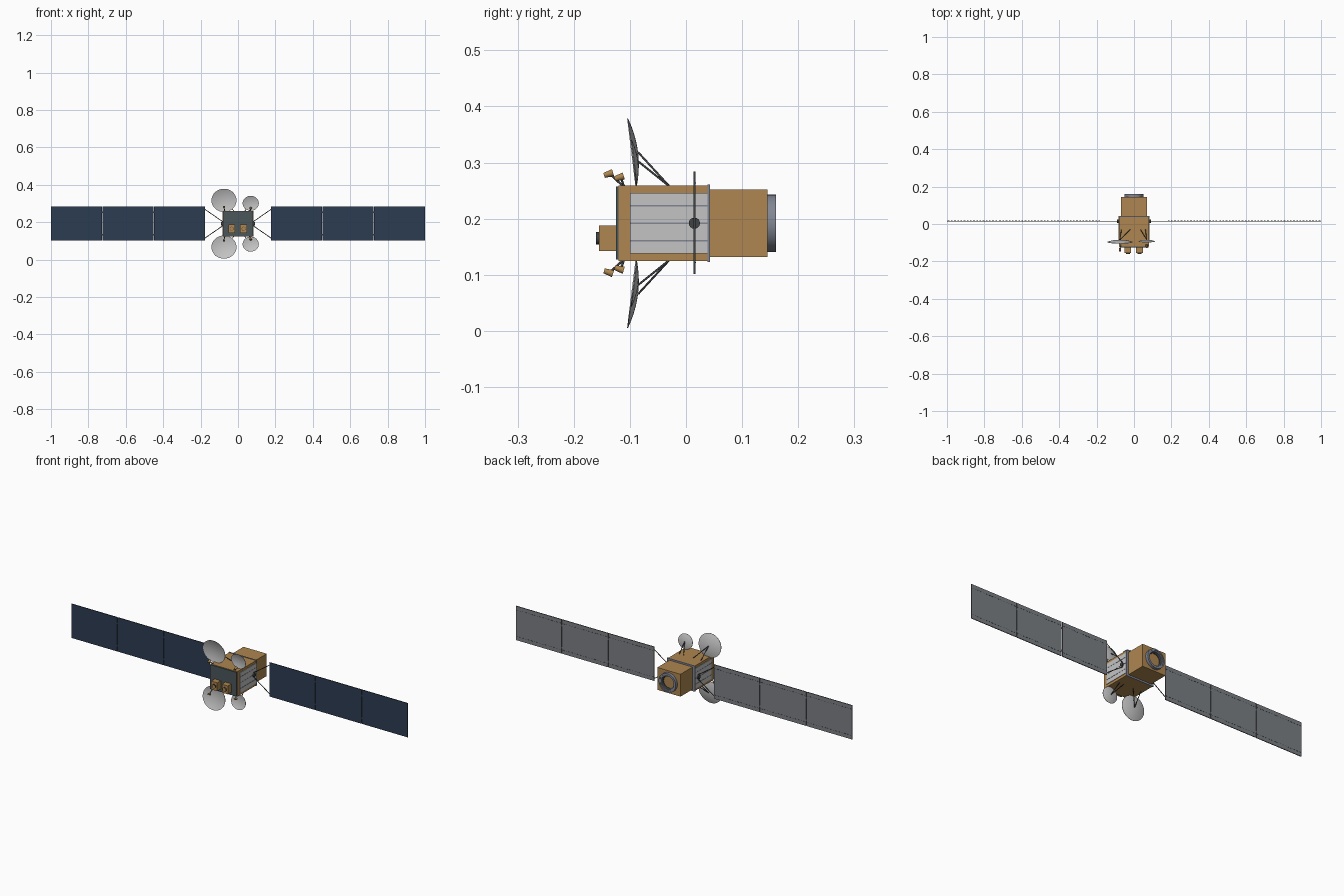
import bpy, bmesh, math
from mathutils import Vector, Matrix

cube = bpy.data.objects.get("Cube")
if cube:
    bpy.data.objects.remove(cube, do_unlink=True)


def material(name, r, g, b):
    m = bpy.data.materials.new(name)
    m.use_nodes = True
    m.diffuse_color = (r, g, b, 1)
    m.node_tree.nodes["Principled BSDF"].inputs["Base Color"].default_value = (r, g, b, 1)
    return m


GOLD = material("gold foil", 0.42, 0.24, 0.08)
BLUE = material("solar blue", 0.025, 0.045, 0.085)
BACK = material("panel back grey", 0.20, 0.215, 0.23)
LIGHT = material("light grey", 0.55, 0.55, 0.55)
DARK = material("dark metal", 0.05, 0.055, 0.06)
SLATE = material("slate deck", 0.07, 0.095, 0.105)
STEEL = material("blue steel", 0.22, 0.24, 0.29)

MID = 0.192  # height of the centre line


def finish(bm, name, *mats, smooth=False):
    me = bpy.data.meshes.new(name)
    bmesh.ops.recalc_face_normals(bm, faces=bm.faces)
    bm.to_mesh(me)
    bm.free()
    ob = bpy.data.objects.new(name, me)
    bpy.context.collection.objects.link(ob)
    for m in mats:
        me.materials.append(m)
    if smooth:
        bpy.ops.object.select_all(action='DESELECT')
        ob.select_set(True)
        bpy.context.view_layer.objects.active = ob
        bpy.ops.object.shade_smooth_by_angle(angle=math.radians(40))
    return ob


def add_box(bm, centre, size):
    bmesh.ops.create_cube(bm, size=1, matrix=Matrix.Translation(centre) @ Matrix.Diagonal((*size, 1)))


def box(name, centre, size, mat):
    bm = bmesh.new()
    add_box(bm, centre, size)
    return finish(bm, name, mat)


def rod(name, a, b, r1, mat, r2=None, sides=10):
    a, b = Vector(a), Vector(b)
    turn = (b - a).to_track_quat('Z', 'Y').to_matrix().to_4x4()
    bm = bmesh.new()
    bmesh.ops.create_cone(bm, cap_ends=True, segments=sides, radius1=r1,
                          radius2=r1 if r2 is None else r2, depth=(b - a).length,
                          matrix=Matrix.Translation((a + b) / 2) @ turn)
    return finish(bm, name, mat, smooth=True)


def lathe(name, profile, matrix, mat, closed=False, steps=32):
    """Spin (radius, height) points around local z."""
    bm = bmesh.new()
    vs = [bm.verts.new((r, 0, h)) for r, h in profile]
    pairs = list(zip(vs, vs[1:])) + ([(vs[-1], vs[0])] if closed else [])
    edges = [bm.edges.new(p) for p in pairs]
    bmesh.ops.spin(bm, geom=vs + edges, cent=(0, 0, 0), axis=(0, 0, 1),
                   angle=2 * math.pi, steps=steps, use_duplicate=False)
    bmesh.ops.remove_doubles(bm, verts=bm.verts, dist=0.00005)
    bm.transform(matrix)
    return finish(bm, name, mat, smooth=True)


# Body
box("main_body", (0, -0.04, MID), (0.16, 0.16, 0.134), GOLD)
box("rear_body", (0, 0.094, MID), (0.138, 0.102, 0.12), GOLD)
box("divider_plate", (0, 0.0405, MID), (0.165, 0.005, 0.138), STEEL)
box("front_deck", (0, -0.122, MID), (0.155, 0.006, 0.13), SLATE)

# Rear docking ring, open in the middle
back = Matrix.Translation((0, 0.145, MID)) @ Matrix.Rotation(-math.pi / 2, 4, 'X')
lathe("rear_ring", [(0.051, 0), (0.051, 0.012), (0.037, 0.012), (0.037, 0)], back, STEEL, True)
lathe("rear_ring_lip", [(0.051, 0.011), (0.051, 0.015), (0.044, 0.015), (0.044, 0.011)], back, STEEL, True)
lathe("rear_ring_liner", [(0.037, 0), (0.037, 0.008), (0.031, 0.004), (0.031, 0)], back, DARK, True)

# Front instrument boxes
for x in (-0.033, 0.03):
    box("instrument_box", (x, -0.139, 0.165), (0.036, 0.032, 0.045), GOLD)
    rod("instrument_lens", (x, -0.155, 0.165), (x, -0.16, 0.165), 0.011, DARK, sides=16)
    rod("lens_face", (x, -0.16, 0.165), (x, -0.1605, 0.165), 0.009, GOLD, sides=16)

for s, side in ((1, "left"), (-1, "right")):
    # Side radiator with slats
    box(side + "_radiator", (s * 0.081, -0.031, MID), (0.004, 0.138, 0.108), LIGHT)
    for i in range(-1, 2):
        box(side + "_radiator_seam", (s * 0.083, -0.031, MID + i * 0.031), (0.002, 0.138, 0.0025), STEEL)

    # Wing joint and yoke
    rod(side + "_wing_joint", (s * 0.078, 0.015, MID), (s * 0.09, 0.015, MID), 0.01, DARK, sides=16)
    for v in (-1, 1):
        rod(side + "_yoke_arm", (s * 0.083, 0.015, MID + v * 0.012),
            (s * 0.177, 0.015, MID + v * 0.077), 0.002, DARK)

    # Three panels: blue cells on the front, grey behind, dark edges
    for i in range(3):
        cx = 0.176 + 0.137 + i * 0.2755
        bm = bmesh.new()
        add_box(bm, (s * cx, 0.015, MID + 0.001), (0.272, 0.004, 0.183))
        bm.normal_update()
        for f in bm.faces:
            f.material_index = 0 if f.normal.y < -0.5 else 1 if f.normal.y > 0.5 else 2
        finish(bm, side + "_solar_panel", BLUE, BACK, DARK)
        # Dashed wiring on the back
        bm = bmesh.new()
        for z in (-0.07, 0.072):
            for k in range(16):
                add_box(bm, (s * cx + (k - 7.5) * 0.017, 0.0172, MID + z), (0.009, 0.001, 0.0018))
        finish(bm, side + "_panel_wiring", DARK)
        if i:
            for z in (-0.06, 0.06):
                box(side + "_panel_hinge", (s * (cx - 0.1378), 0.015, MID + z), (0.008, 0.003, 0.008), DARK)

# Dishes, struts and feeds, repeated above and below the body
for v, level in ((1, "upper"), (-1, "lower")):
    for x, rise, r, feed_y, foot in ((-0.075, 0.126, 0.065, -0.139, -0.02),
                                     (0.068, 0.110, 0.042, -0.12, 0.035)):
        z = MID + v * rise
        depth = 0.16 * r
        bowl = [(r * t / 8, depth * (t / 8) ** 2) for t in range(9)]
        shell = bowl + [(q, h - 0.0015) for q, h in reversed(bowl)]
        aim = (Matrix.Translation((x, -0.087, z)) @ Matrix.Rotation(v * math.radians(7), 4, 'X')
               @ Matrix.Rotation(math.pi / 2, 4, 'X') @ Matrix.Diagonal((1.03, 0.96, 1, 1)))
        lathe(level + "_dish", shell, aim, LIGHT)
        for fx in (foot, x * 0.9):
            rod(level + "_dish_strut", (x, -0.085, z), (fx, -0.03, MID + v * 0.066), 0.0018, DARK)
        # Feed horn pointing at the dish
        fz = MID + v * (0.087 if x < 0 else 0.081)
        rod(level + "_feed_stalk", (x * 0.93, -0.11, MID + v * 0.064), (x, feed_y + 0.004, fz), 0.002, DARK)
        rod(level + "_feed_horn", (x, feed_y - 0.007, fz - v * 0.002),
            (x, feed_y + 0.009, fz + v * 0.003), 0.0045, GOLD, 0.0065, 12)
